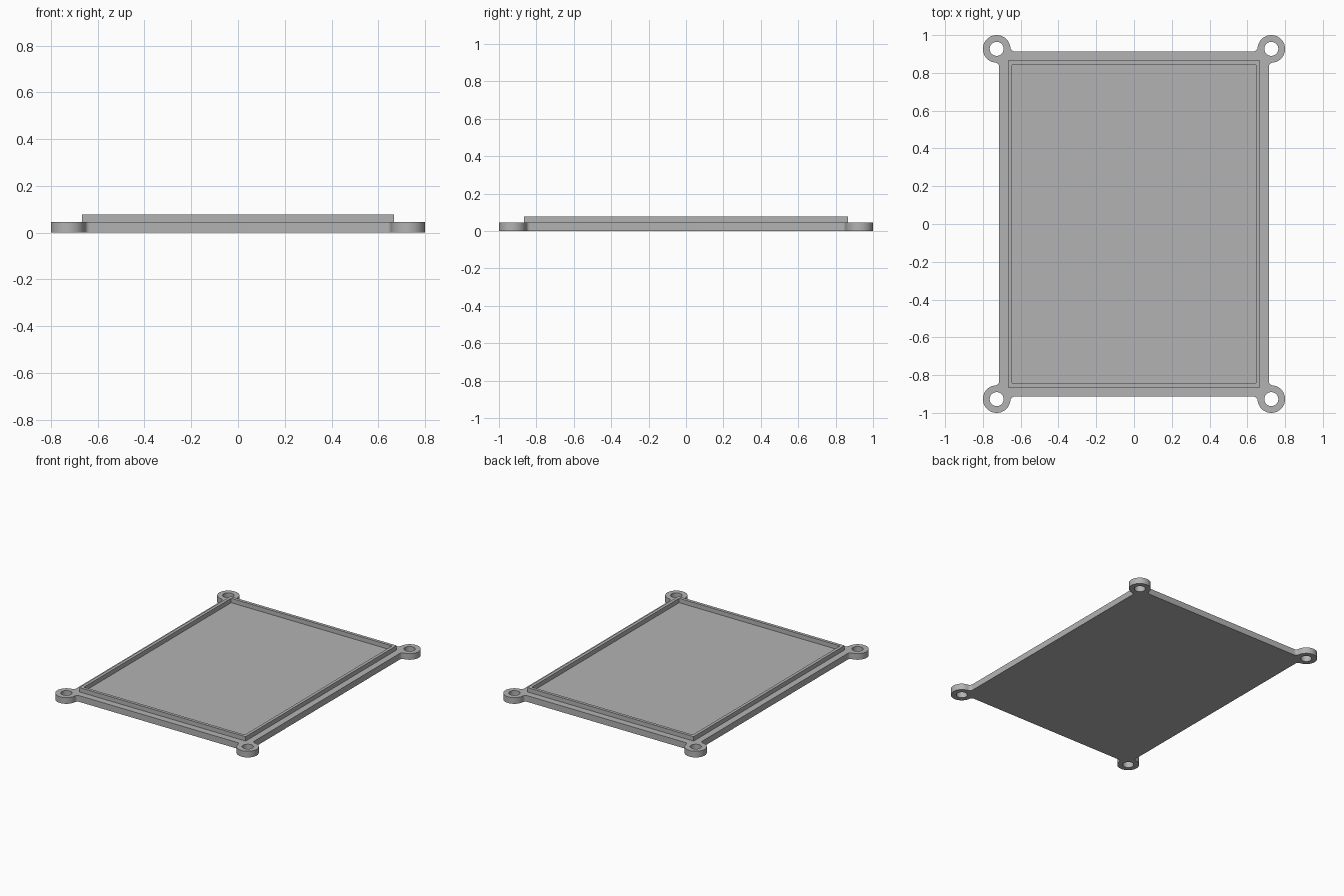
import bpy
import math
from mathutils import Vector

HALF_X, HALF_Y = 0.714, 0.914          # plate edges
EAR = Vector((0.727, 0.927))           # screw ear centre
EAR_R, HOLE_R, FILLET = 0.073, 0.037, 0.022
PLATE_TOP, LIP_TOP = 0.045, 0.077

cube = bpy.data.objects.get("Cube")
if cube:
    bpy.data.objects.remove(cube, do_unlink=True)

grey = bpy.data.materials.new("plain_grey")
grey.use_nodes = True
colour = (0.45, 0.45, 0.45, 1)
grey.diffuse_color = colour
grey.node_tree.nodes["Principled BSDF"].inputs["Base Color"].default_value = colour


def arc(centre, radius, start, end, steps):
    """Points along an arc from start to end angle."""
    angles = [start + (end - start) * i / steps for i in range(steps + 1)]
    return [centre + radius * Vector((math.cos(a), math.sin(a))) for a in angles]


def rectangle(x, y):
    return [Vector(p) for p in ((x, y), (-x, y), (-x, -y), (x, -y))]


def extruded(name, loops, bottom, top):
    """Solid from closed outlines; inner outlines become holes."""
    curve = bpy.data.curves.new(name, "CURVE")
    curve.dimensions = "2D"
    curve.fill_mode = "BOTH"
    curve.extrude = (top - bottom) / 2
    for loop in loops:
        spline = curve.splines.new("POLY")
        spline.points.add(len(loop) - 1)
        for point, co in zip(spline.points, loop):
            point.co = (co.x, co.y, 0, 1)
        spline.use_cyclic_u = True
    obj = bpy.data.objects.new(name, curve)
    bpy.context.collection.objects.link(obj)
    bpy.ops.object.select_all(action="DESELECT")
    obj.select_set(True)
    bpy.context.view_layer.objects.active = obj
    bpy.ops.object.convert(target="MESH")
    obj = bpy.context.object
    obj.data.materials.clear()
    obj.data.materials.append(grey)
    obj.location.z = (top + bottom) / 2
    # Weld caps to walls and face everything outwards
    bpy.ops.object.mode_set(mode="EDIT")
    bpy.ops.mesh.select_all(action="SELECT")
    bpy.ops.mesh.remove_doubles(threshold=0.0001)
    bpy.ops.mesh.normals_make_consistent(inside=False)
    bpy.ops.object.mode_set(mode="OBJECT")
    bpy.ops.object.shade_smooth_by_angle(angle=math.radians(30))
    return obj


# One corner of the outline: fillet, round ear, fillet
inset = EAR.x - HALF_X
reach = math.sqrt((EAR_R + FILLET) ** 2 - (FILLET - inset) ** 2)
side = Vector((FILLET - inset, -reach))
back = side.yx
a_side = math.atan2(side.y, side.x)
a_back = math.atan2(back.y, back.x)
corner = arc(EAR + side, FILLET, math.pi, a_side + math.pi, 8)
corner += arc(EAR, EAR_R, a_side, a_back, 40)[1:-1]
corner += arc(EAR + back, FILLET, a_back - math.pi, -math.pi / 2, 8)

# Mirror the corner and its screw hole into all four quadrants
outline, holes = [], []
for sx, sy in ((1, 1), (-1, 1), (-1, -1), (1, -1)):
    points = [Vector((p.x * sx, p.y * sy)) for p in corner]
    outline += points if sx * sy > 0 else points[::-1]
    centre = Vector((EAR.x * sx, EAR.y * sy))
    holes.append(arc(centre, HOLE_R, 0, math.tau, 40)[:-1])

extruded("base_plate", [outline] + holes, 0, PLATE_TOP)
extruded("raised_lip", [rectangle(0.667, 0.865), rectangle(0.645, 0.843)],
         PLATE_TOP, LIP_TOP)
